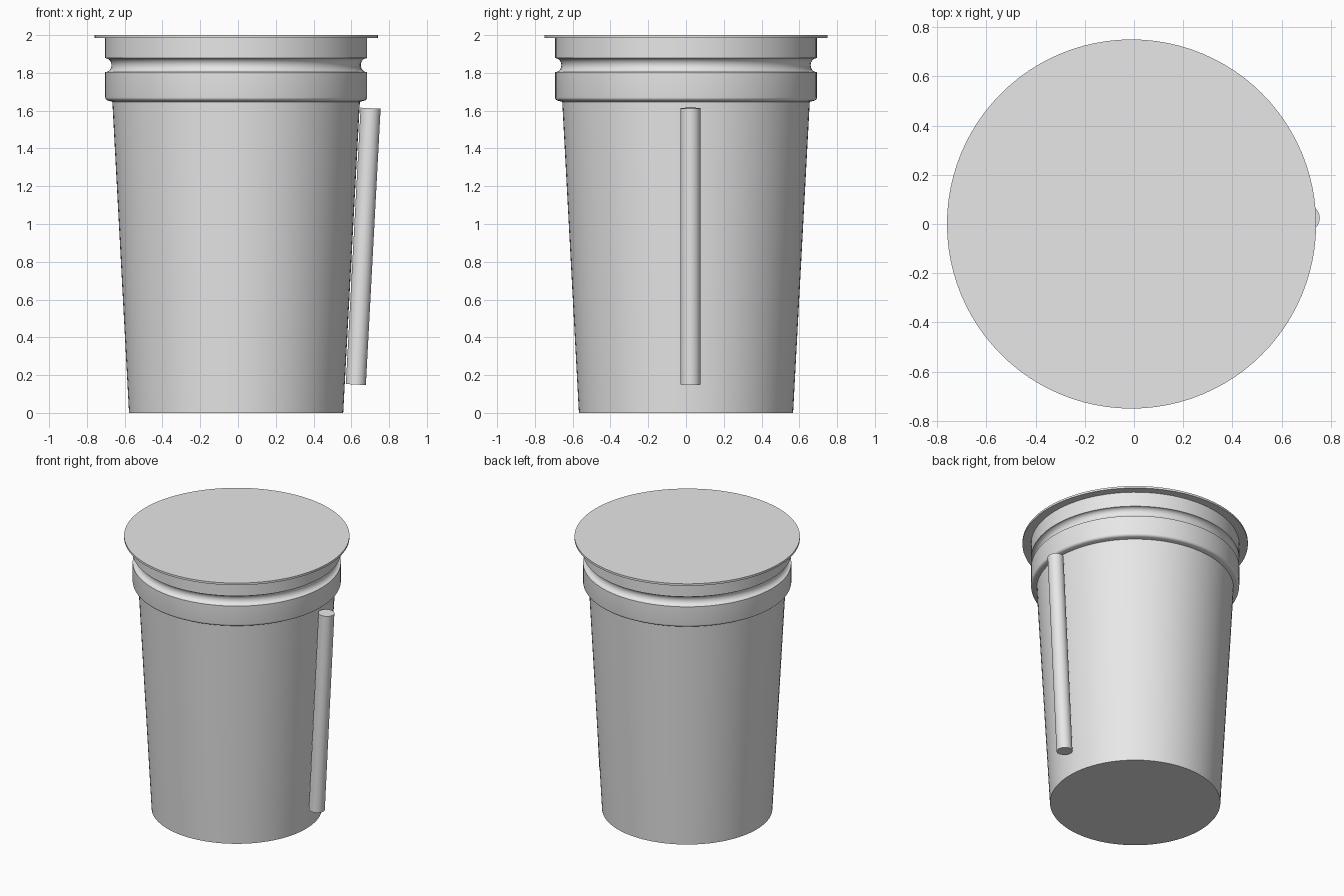
import bpy, bmesh, math
from mathutils import Matrix, Vector

cube = bpy.data.objects.get("Cube")
if cube:
    bpy.data.objects.remove(cube, do_unlink=True)

CENTRE_X = -0.01
SIDES = 96

grey = bpy.data.materials.new("light grey")
grey.use_nodes = True
grey.diffuse_color = (0.8, 0.8, 0.8, 1)
grey.node_tree.nodes["Principled BSDF"].inputs["Base Color"].default_value = (0.8, 0.8, 0.8, 1)


def lathe(name, profile, sides, matrix):
    """Solid of revolution about z from (radius, height) points, bottom to top, with flat caps."""
    bm = bmesh.new()
    rings = []
    for r, z in profile:
        angles = [2 * math.pi * i / sides for i in range(sides)]
        rings.append([bm.verts.new((r * math.cos(a), r * math.sin(a), z)) for a in angles])
    for low, high in zip(rings, rings[1:]):
        for i in range(sides):
            j = (i + 1) % sides
            bm.faces.new((low[i], low[j], high[j], high[i]))
    bm.faces.new(rings[0][::-1])
    bm.faces.new(rings[-1])
    mesh = bpy.data.meshes.new(name)
    bm.to_mesh(mesh)
    bm.free()
    mesh.materials.append(grey)
    obj = bpy.data.objects.new(name, mesh)
    bpy.context.collection.objects.link(obj)
    obj.matrix_world = matrix
    bpy.ops.object.select_all(action="DESELECT")
    obj.select_set(True)
    bpy.context.view_layer.objects.active = obj
    bpy.ops.object.shade_smooth_by_angle(angle=math.radians(30))
    return obj


def arc(cr, cz, rr, rz, start, end, steps):
    """Points along an elliptical arc of a profile, angles in degrees."""
    angles = [math.radians(start + (end - start) * i / steps) for i in range(steps + 1)]
    return [(cr + rr * math.cos(a), cz + rz * math.sin(a)) for a in angles]


centre = Matrix.Translation((CENTRE_X, 0, 0))

# Tapered cup wall
lathe("cup_body", [(0.567, 0), (0.656, 1.66)], SIDES, centre)

# Collar with a rounded lower edge and a hollow groove around it
collar = [(0.65, 1.645)]
collar += arc(0.673, 1.67, 0.02, 0.018, -90, 0, 5)
collar += arc(0.693, 1.841, 0.033, 0.037, 270, 90, 14)
collar += [(0.693, 1.986)]
lathe("cup_collar", collar, SIDES, centre)

# Thin overhanging lid
lathe("lid", [(0.75, 1.985), (0.75, 2.0)], SIDES, centre)

# Round stick leaning along the cup wall
foot, tip = Vector((0.624, 0.024, 0.15)), Vector((0.702, 0.024, 1.613))
axis = tip - foot
lean = Matrix.Translation(foot) @ axis.to_track_quat("Z", "Y").to_matrix().to_4x4()
lathe("side_stick", [(0.053, 0), (0.053, axis.length)], 48, lean)
